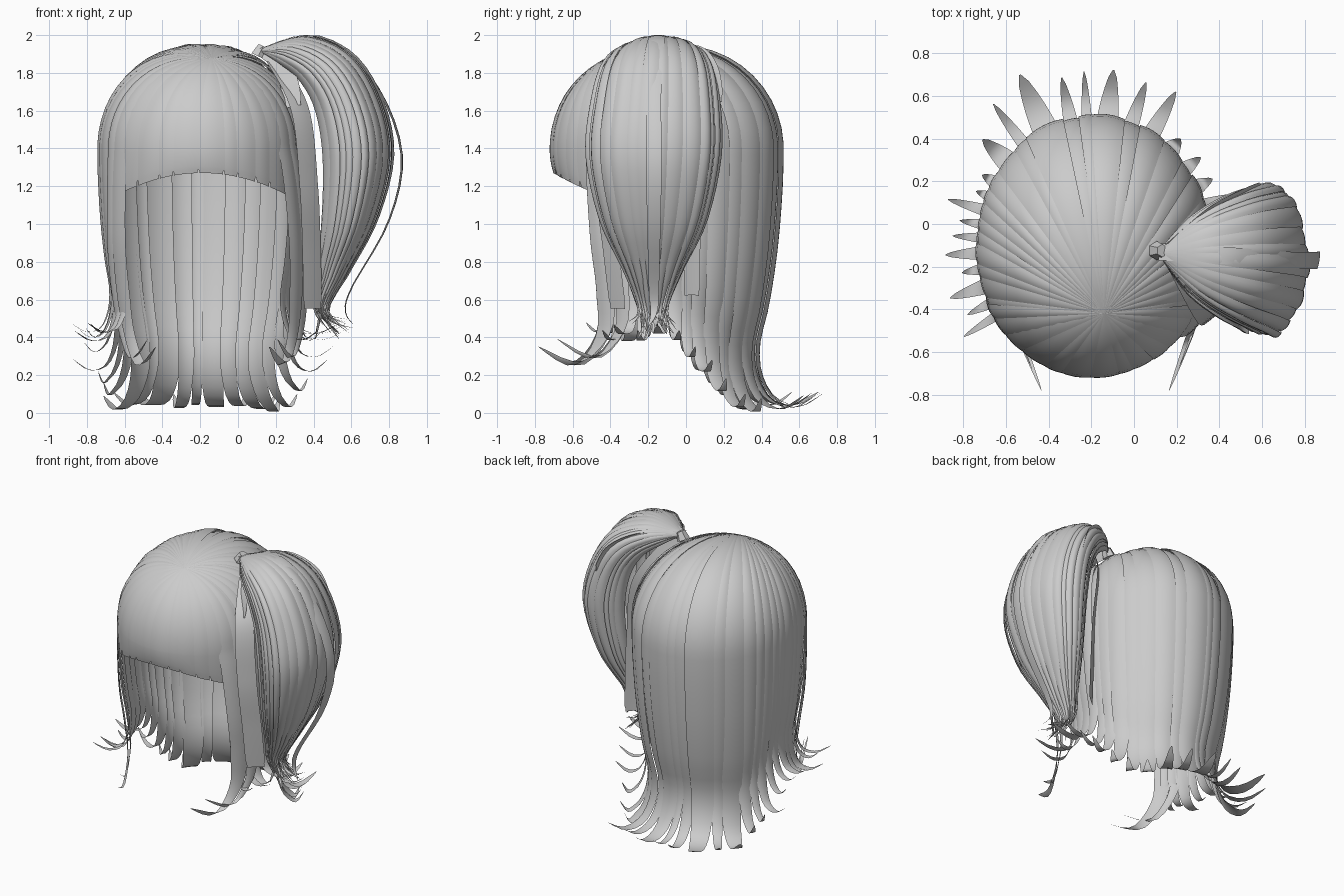
import bpy, bmesh, math, random
from mathutils import Vector as V

if "Cube" in bpy.data.objects:
    bpy.data.objects.remove(bpy.data.objects["Cube"])

random.seed(4)
hair = bpy.data.materials.new("light_grey_hair")
hair.diffuse_color = (0.6, 0.6, 0.6, 1)
hair.use_nodes = True
hair.node_tree.nodes["Principled BSDF"].inputs["Base Color"].default_value = hair.diffuse_color

CX, CY, CZ = -0.19, -0.105, 1.40         # centre of the head dome
RX, RY, RZ = 0.55, 0.612, 0.55           # dome radii
CROWN = V((-0.14, -0.42, 0))             # point the hair radiates from
DOME = 0.4                               # share of each strand on the dome


def spline(pts, t):
    """Point on a Catmull-Rom curve, t from 0 to 1."""
    f = min(max(t, 0), 1) * (len(pts) - 1)
    i = min(int(f), len(pts) - 2)
    f -= i
    a, b, c, d = (V(pts[min(max(k, 0), len(pts) - 1)]) for k in range(i - 1, i + 3))
    return 0.5 * (2 * b + (c - a) * f + (2 * a - 5 * b + 4 * c - d) * f ** 2
                  + (3 * b - a - 3 * c + d) * f ** 3)


def smooth(x):
    x = min(max(x, 0), 1)
    return x * x * (3 - 2 * x)


def ring(a):
    return V((CX + RX * math.cos(a), CY + RY * math.sin(a), 0))


def dome(a, s):
    p = CROWN.lerp(ring(a), s)
    rho = min(math.hypot((p.x - CX) / RX, (p.y - CY) / RY), 1)
    p.z = CZ + RZ * math.sqrt(1 - rho ** 2.15)
    return p


def dome_normal(p):
    return V(((p.x - CX) / RX ** 2, (p.y - CY) / RY ** 2,
              max(p.z - CZ, 0) / RZ ** 2)).normalized()


def head_surface(drop):
    """Dome above, then the given drop below."""
    def f(a, t):
        if t < DOME:
            p = dome(a, math.sin(t / DOME * math.pi / 2))
        else:
            p = drop(a, (t - DOME) / (1 - DOME))
        return p, dome_normal(p)
    return f


# drop fraction and outward shift from dome rim to flicked tip
FALL = [(0, 0), (.15, -.005), (.38, -.03), (.6, -.075), (.76, -.125),
        (.88, -.11), (.975, -.03), (1, .11), (.95, .25)]


def long_drop(mid, flick, shorter):
    back = smooth((math.sin(mid) + 0.05) / 0.7)
    end = 0.38 + (0.005 - 0.38) * back + shorter
    corner = 1 - 0.6 * smooth(1 - abs(math.sin(mid) - 0.5) / 0.45)

    def f(a, t):
        d, o = spline([(x, y, 0) for x, y in FALL], t)[:2]
        o *= flick * corner if o > 0 else 0.5 + 0.5 * smooth(math.sin(a))
        p = ring(a) + V((math.cos(a), math.sin(a), 0)) * o
        p.z = CZ - d * (CZ - end)
        return p
    return f


def fringe_drop(a, t):
    c = math.cos(a) / 0.707
    p = ring(a) + V((0, 0.02 * t * t, 0))
    p.z = CZ - t * (0.13 + 0.09 * c * c)
    return p


def strand(name, surf, a, half, taper, power=0.6, tip=0.03, lift=0.0,
           bulge=0.006, rows=30, cols=4):
    """Curved ribbon centred on angle a that narrows after 'taper'."""
    bm = bmesh.new()
    grid = []
    for r in range(rows + 1):
        t = r / rows
        k = 1 if t < taper else max(((1 - t) / (1 - taper)) ** power, tip)
        rise = min(t * 5, 1)
        row = []
        for c in range(cols + 1):
            u = 2 * c / cols - 1
            p, n = surf(a + u * half * k, t)
            row.append(bm.verts.new(p + n * rise * (lift + bulge * k * (1 - u * u))))
        grid.append(row)
    for r in range(rows):
        for c in range(cols):
            bm.faces.new((grid[r][c], grid[r + 1][c], grid[r + 1][c + 1], grid[r][c + 1]))
    me = bpy.data.meshes.new(name)
    bm.to_mesh(me)
    bm.free()
    me.polygons.foreach_set("use_smooth", [True] * len(me.polygons))
    me.materials.append(hair)
    ob = bpy.data.objects.new(name, me)
    bpy.context.collection.objects.link(ob)
    return ob


# back and side hair: wide strands behind, narrower ones at the sides
a, end = math.radians(-30), math.radians(210)
while a < end:
    back = smooth(math.sin(a))
    w = random.uniform(0.05, 0.085) + back * random.uniform(0.0, 0.08)
    flick = random.uniform(0.3, 1.0) if back < 0.8 else random.uniform(0.75, 1.1)
    surf = head_surface(long_drop(a + w, flick, random.uniform(0, 0.05)))
    strand("long_strand", surf, a + w, w * 1.2, 0.74, 0.75,
           lift=random.uniform(-0.008, 0.008), cols=6, rows=36)
    a += 2 * w

# blunt fringe with small notches
edges = [221, 232, 246, 254, 268, 282, 290, 301, 310, 323]
for a0, a1 in zip(edges, edges[1:]):
    strand("fringe_strand", head_surface(fringe_drop), math.radians((a0 + a1) / 2),
           math.radians(a1 - a0) * 0.54, 0.88, 0.25, 0.85,
           lift=random.uniform(0, 0.006), bulge=0.003, rows=24)

# face locks, curling forward at the tips
LOCK = [(-.62, -.475, CZ), (-.625, -.47, 1.2), (-.625, -.45, .9), (-.605, -.42, .65),
        (-.57, -.43, .42), (-.51, -.57, .26), (-.43, -.77, .35)]


def lock_drop(mirror, a_mid, shift):
    def f(a, t):
        p = spline(LOCK, t) + shift * t - V((LOCK[0][0], LOCK[0][1], 0))
        if mirror:
            p.x = 0.11 * math.sin(t * math.pi / 2) - p.x
        # turn the strip sideways as it curls forward
        w = ring(a) - ring(a_mid)
        return p + ring(a) + V((w.x * 0.6, 0, w.x * 0.8)) * smooth((t - 0.6) / 0.3)
    return f


for mirror in (False, True):
    for deg, half, shift in ((218, .10, V((0, 0, 0))), (210, .07, V((0, .03, .04)))):
        am = math.radians(540 - deg if mirror else deg)
        strand("face_lock", head_surface(lock_drop(mirror, am, shift)), am,
               half, 0.72, 0.8, lift=0.004, rows=36)

# side ponytail: outer profile, inner profile and depth at each station
OUTER = [(.12, 1.93), (.36, 2.0), (.60, 1.90), (.755, 1.66), (.815, 1.36), (.73, 1.02),
         (.58, .74), (.47, .54), (.55, .47)]
INNER = [(.12, 1.91), (.20, 1.84), (.30, 1.75), (.38, 1.60), (.42, 1.35), (.42, 1.0),
         (.40, .74), (.40, .55), (.46, .44)]
DEPTH = [.015, .18, .285, .335, .35, .275, .145, .07, .08]


def tail_surface(scale, droop):
    def f(a, t):
        pts = []
        for i, (o, n, d) in enumerate(zip(OUTER, INNER, DEPTH)):
            k = (1 + math.cos(a) * scale) / 2
            y = -0.135 - 0.04 * min(i / 4, 1) + math.sin(a) * d * scale
            pts.append(V((n[0] + (o[0] - n[0]) * k, y, n[1] + (o[1] - n[1]) * k)))
        pts[-1] += V(droop)
        return spline(pts, t), V((math.cos(a), math.sin(a), 0.3)).normalized()
    return f


# the shell stays open on the side facing the head
a = math.radians(-145)
while a < math.radians(140):
    w = random.uniform(0.08, 0.16)
    droop = (random.uniform(-.06, .06), random.uniform(-.06, .06), random.uniform(-.06, .04))
    strand("ponytail_strand", tail_surface(random.uniform(.94, 1.03), droop), a + w, w * 1.25,
           0.84, 0.8, bulge=0.010, lift=random.uniform(-.008, .008), rows=34)
    a += 2 * w


# free ribbons given by a path, with widths running along one direction
def ribbon(name, path, side, half, taper=0.8, tip=0.05):
    def f(u, t):
        return spline(path, t) + V(side) * u, V((0.7, 0, 0.7))
    return strand(name, f, 0, half, taper, 0.7, tip)


ribbon("loose_wisp", [(.12, -.13, 1.93), (.45, -.15, 1.99), (.72, -.17, 1.75), (.865, -.17, 1.38),
                      (.80, -.17, 1.02), (.60, -.17, .66), (.57, -.17, .53), (.62, -.2, .46)],
       (.15, 1, 0), 0.04, 0.5)
ribbon("blunt_strap", [(.13, -.12, 1.93), (.33, .05, 1.93), (.50, .14, 1.82), (.58, .17, 1.64)],
       (.5, .6, .2), 0.05, 0.9, 0.7)
ribbon("blunt_strap", [(.13, -.14, 1.92), (.22, -.22, 1.85), (.27, -.32, 1.75), (.29, -.38, 1.62)],
       (.8, -.3, .2), 0.06, 0.9, 0.9)
for y, z in ((-.36, .55), (.03, .62)):
    ribbon("side_strap", [(.20, -.15, 1.86), (.33, y * 1.1, 1.6), (.375, y * 1.2, 1.2),
                          (.39, y * 1.1, .85), (.395, y, z)], (.75, .65, 0), 0.065, 0.95, 0.9)

# flicked spikes at the ponytail tip
for i in range(5):
    b = math.tau * i / 5
    ribbon("tail_tip", [(.42, -.16, .72), (.44, -.16, .55),
                        (.46 + .04 * math.cos(b), -.16 + .05 * math.sin(b), .48),
                        (.50 + .11 * math.cos(b), -.16 + .10 * math.sin(b), .45 + random.uniform(-.06, .03))],
           (.5, .8, 0), 0.02, 0.5)

# hair tie at the ponytail root
bpy.ops.mesh.primitive_cone_add(vertices=6, radius1=.045, radius2=.03, depth=.06,
                                location=(.12, -.125, 1.915), rotation=(0, math.radians(25), 0))
tie = bpy.context.object
tie.name = "hair_tie"
tie.data.materials.append(hair)
